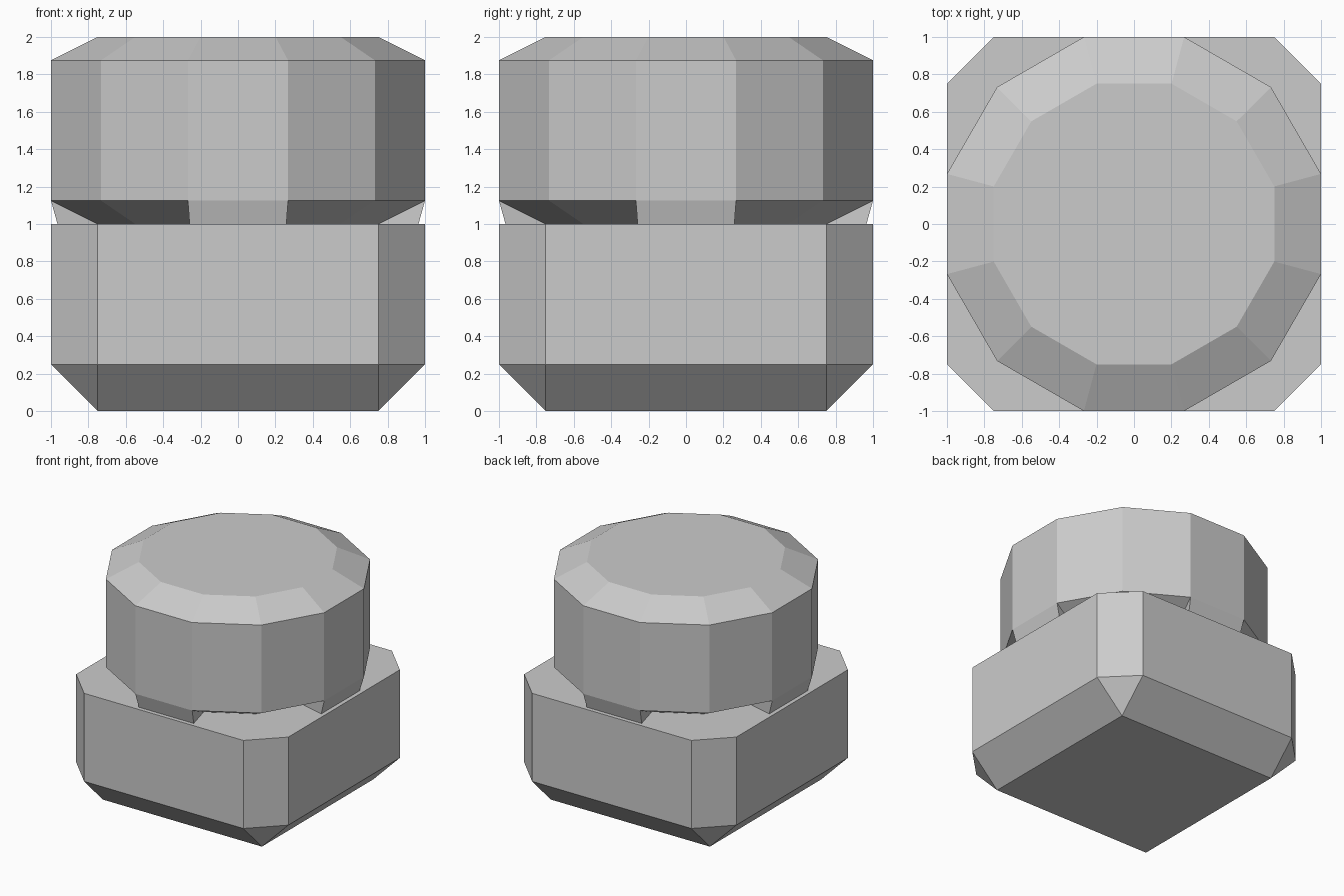
import bpy, bmesh
from math import cos, sin, pi

if "Cube" in bpy.data.objects:
    bpy.data.objects.remove(bpy.data.objects["Cube"])

SIDES = 12


def finish(bm, name):
    bmesh.ops.recalc_face_normals(bm, faces=bm.faces)
    mesh = bpy.data.meshes.new(name)
    bm.to_mesh(mesh)
    bm.free()
    obj = bpy.data.objects.new(name, mesh)
    bpy.context.collection.objects.link(obj)
    return obj


def ring(bm, apothem, z):
    r = apothem / cos(pi / SIDES)
    angles = [(2 * i - 1) * pi / SIDES for i in range(SIDES)]
    return [bm.verts.new((r * cos(a), r * sin(a), z)) for a in angles]


# square base: upright and bottom edges chamfered, top edges left sharp
bm = bmesh.new()
bmesh.ops.create_cube(bm, size=1)
for v in bm.verts:
    v.co = (v.co.x * 2, v.co.y * 2, v.co.z + 0.5)
edges = [e for e in bm.edges if min(v.co.z for v in e.verts) < 0.5]
bmesh.ops.bevel(bm, geom=edges, offset=0.25, segments=1, affect='EDGES')
finish(bm, "base")

# twelve-sided head: chamfered top and bottom, with a foot under every third side
bm = bmesh.new()
top, shoulder, rim, sole = [ring(bm, a, z) for a, z in
                            ((0.75, 2), (1, 1.875), (1, 1.125), (0.75, 1))]
foot = ring(bm, 0.965, 1)
bm.faces.new(top)
bm.faces.new(sole)
for i in range(SIDES):
    j = (i + 1) % SIDES
    pairs = [(top, shoulder), (shoulder, rim)]
    if i % 3 == 0:
        pairs += [(rim, foot), (foot, sole)]
        for k in (i, j):
            bm.faces.new((rim[k], foot[k], sole[k]))
    else:
        pairs.append((rim, sole))
    for a, b in pairs:
        bm.faces.new((a[i], a[j], b[j], b[i]))
bmesh.ops.delete(bm, geom=[v for v in bm.verts if not v.link_faces], context='VERTS')
finish(bm, "head")
